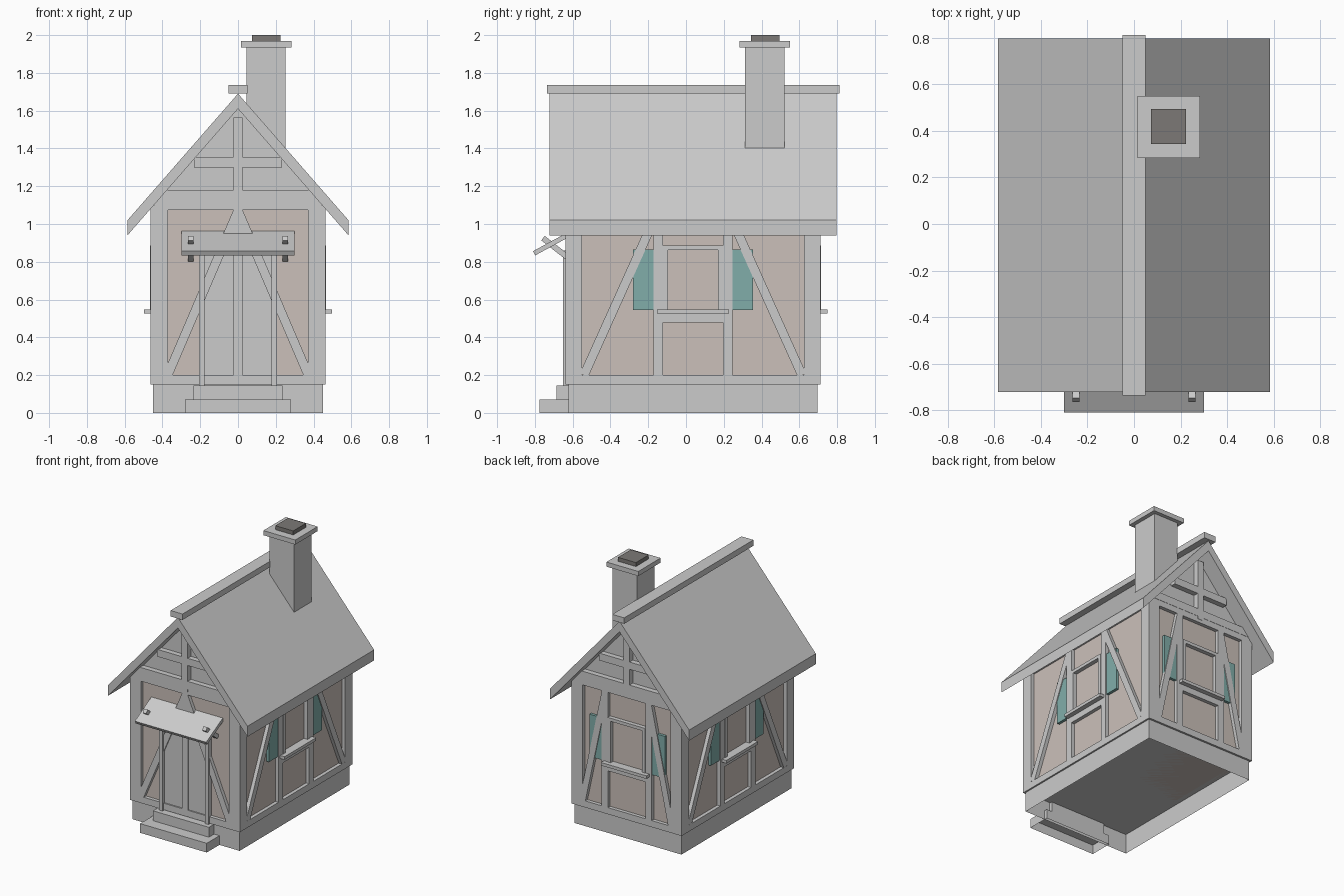
import bpy, bmesh
from math import radians, atan2, hypot
from mathutils import Matrix, Vector

if "Cube" in bpy.data.objects:
    bpy.data.objects.remove(bpy.data.objects["Cube"])


def material(name, rgb):
    m = bpy.data.materials.new(name)
    m.diffuse_color = (*rgb, 1)
    m.use_nodes = True
    m.node_tree.nodes["Principled BSDF"].inputs["Base Color"].default_value = m.diffuse_color
    return m


PLASTER = material("plaster", (0.60, 0.53, 0.49))
TEAL = material("teal_paint", (0.22, 0.42, 0.40))
SOOT = material("soot", (0.20, 0.19, 0.18))
CY = 0.037  # middle of the house body in y


def finish(bm, name, mat=None):
    bmesh.ops.recalc_face_normals(bm, faces=bm.faces)
    me = bpy.data.meshes.new(name)
    bm.to_mesh(me)
    bm.free()
    ob = bpy.data.objects.new(name, me)
    bpy.context.collection.objects.link(ob)
    if mat:
        me.materials.append(mat)
    return ob


def box(name, x, y, z, mat=None, mtx=Matrix(), open_bottom=False):
    """Box from (min, max) pairs, optionally moved by a matrix or open below."""
    bm = bmesh.new()
    size = Vector((x[1] - x[0], y[1] - y[0], z[1] - z[0]))
    mid = Vector((sum(x), sum(y), sum(z))) / 2
    bmesh.ops.create_cube(bm, size=1, matrix=mtx @ Matrix.Translation(mid) @ Matrix.Diagonal((*size, 1)))
    if open_bottom:
        bm.normal_update()
        bmesh.ops.delete(bm, geom=[f for f in bm.faces if f.normal.z < -0.9], context='FACES')
    return finish(bm, name, mat)


def prism(name, profile, y0, y1):
    """Extrude an x-z profile along y."""
    bm = bmesh.new()
    f = bm.faces.new([bm.verts.new((x, y0, z)) for x, z in profile])
    r = bmesh.ops.extrude_face_region(bm, geom=[f])
    bmesh.ops.translate(bm, vec=(0, y1 - y0, 0), verts=[v for v in r["geom"] if isinstance(v, bmesh.types.BMVert)])
    return finish(bm, name)


# Stone base (open underneath) and infill body
box("foundation", (-0.45, 0.45), (-0.623, 0.697), (0, 0.15), open_bottom=True)
box("plaster_walls", (-0.435, 0.435), (-0.611, 0.685), (0.15, 1.10), PLASTER)
prism("gable_walls", [(-0.433, 1.09), (0.433, 1.09), (0.433, 1.13), (0, 1.63), (-0.433, 1.13)], -0.60, 0.674)

# Corner posts
for sx in (-1, 1):
    for y in ((-0.638, -0.55), (0.624, 0.712)):
        box("corner_post", sorted((sx * 0.37, sx * 0.462)), y, (0.15, 1.10))


def wall(name, angle, half, dist, window=True):
    """Timber framing of one wall; local -y points outwards."""
    base = Matrix.Translation((0, CY, 0)) @ Matrix.Rotation(radians(angle), 4, 'Z')

    def bar(part, u, z, out=0.0, deep=0.05, mat=None):
        return box(f"{name}_{part}", u, (-dist - out, -dist + deep), z, mat, base)

    def brace(u0, z0, u1, z1):
        mtx = (base @ Matrix.Translation((u0, 0, z0))
               @ Matrix.Rotation(atan2(u1 - u0, z1 - z0), 4, 'Y'))
        box(f"{name}_brace", (-0.024, 0.024), (-dist, -dist + 0.05), (0, hypot(u1 - u0, z1 - z0)), None, mtx)

    gabled = half < 0.5
    bar("sill_beam", (-half, half), (0.15, 0.20))
    bar("top_beam", (-half + 0.02, half - 0.02), (1.075, 1.12) if gabled else (1.065, 1.10))
    inner = 0.185 if window else 0.0
    for s in (-1, 1):
        brace(s * (half - (0.09 if gabled else 0.098)), 0.20, s * inner, 1.07)
    if not window:
        bar("centre_post", (-0.025, 0.025), (0.15, 1.10))
        return
    for s in (-1, 1):
        bar("stud", sorted((s * 0.158, s * 0.21)), (0.15, 1.08))
        bar("window_jamb", sorted((s * 0.133, s * 0.158)), (0.53, 0.887), 0.004)
        bar("shutter", sorted((s * 0.21, s * 0.317)), (0.545, 0.865), -0.006, 0.04, TEAL)
    bar("window_head", (-0.158, 0.158), (0.863, 0.887), 0.004)
    bar("mid_rail", (-0.158, 0.158), (0.479, 0.53))
    bar("window_sill", (-0.19, 0.19), (0.525, 0.548), 0.036)


wall("front", 0, 0.462, 0.675, window=False)
wall("back", 180, 0.462, 0.675)
wall("right", 90, 0.675, 0.462)
wall("left", -90, 0.675, 0.462)

# Gable timbers, front and back
for y in ((-0.64, -0.59), (0.664, 0.714)):
    box("gable_post", (-0.025, 0.025), y, (1.10, 1.565))
    box("gable_lower_beam", (-0.425, 0.425), y, (1.12, 1.18))
    box("gable_upper_beam", (-0.232, 0.232), y, (1.30, 1.355))

# Roof and ridge cap
prism("roof", [(-0.585, 0.94), (0, 1.61), (0.585, 0.94), (0.585, 1.02), (0, 1.69), (-0.585, 1.02)], -0.722, 0.798)
box("ridge_cap", (-0.05, 0.05), (-0.737, 0.813), (1.69, 1.735))

# Chimney
box("chimney_stack", (0.046, 0.252), (0.313, 0.522), (1.40, 1.94))
box("chimney_cap", (0.015, 0.283), (0.283, 0.551), (1.935, 1.97))
box("chimney_flue", (0.074, 0.224), (0.343, 0.495), (1.97, 2.0), SOOT)

# Door, jambs and steps
box("door", (-0.18, 0.18), (-0.628, -0.60), (0.15, 0.84))
for s in (-1, 1):
    box("door_jamb", sorted((s * 0.178, s * 0.207)), (-0.650, -0.61), (0.145, 0.86))
box("lower_step", (-0.28, 0.28), (-0.775, -0.60), (0, 0.07), open_bottom=True)
box("upper_step", (-0.235, 0.235), (-0.685, -0.60), (0.07, 0.145), open_bottom=True)

# Porch canopy and its struts, tilted about x
tilt = Matrix.Translation((0, -0.81, 0.856)) @ Matrix.Rotation(radians(28.5), 4, 'X')
box("porch_canopy", (-0.30, 0.30), (0, 0.24), (-0.025, 0), None, tilt)
strut = Matrix.Translation((0, -0.757, 0.925)) @ Matrix.Rotation(radians(-38), 4, 'X')
for s in (-1, 1):
    box("porch_strut", sorted((s * 0.235, s * 0.265)), (0, 0.18), (-0.015, 0.015), None, strut)
